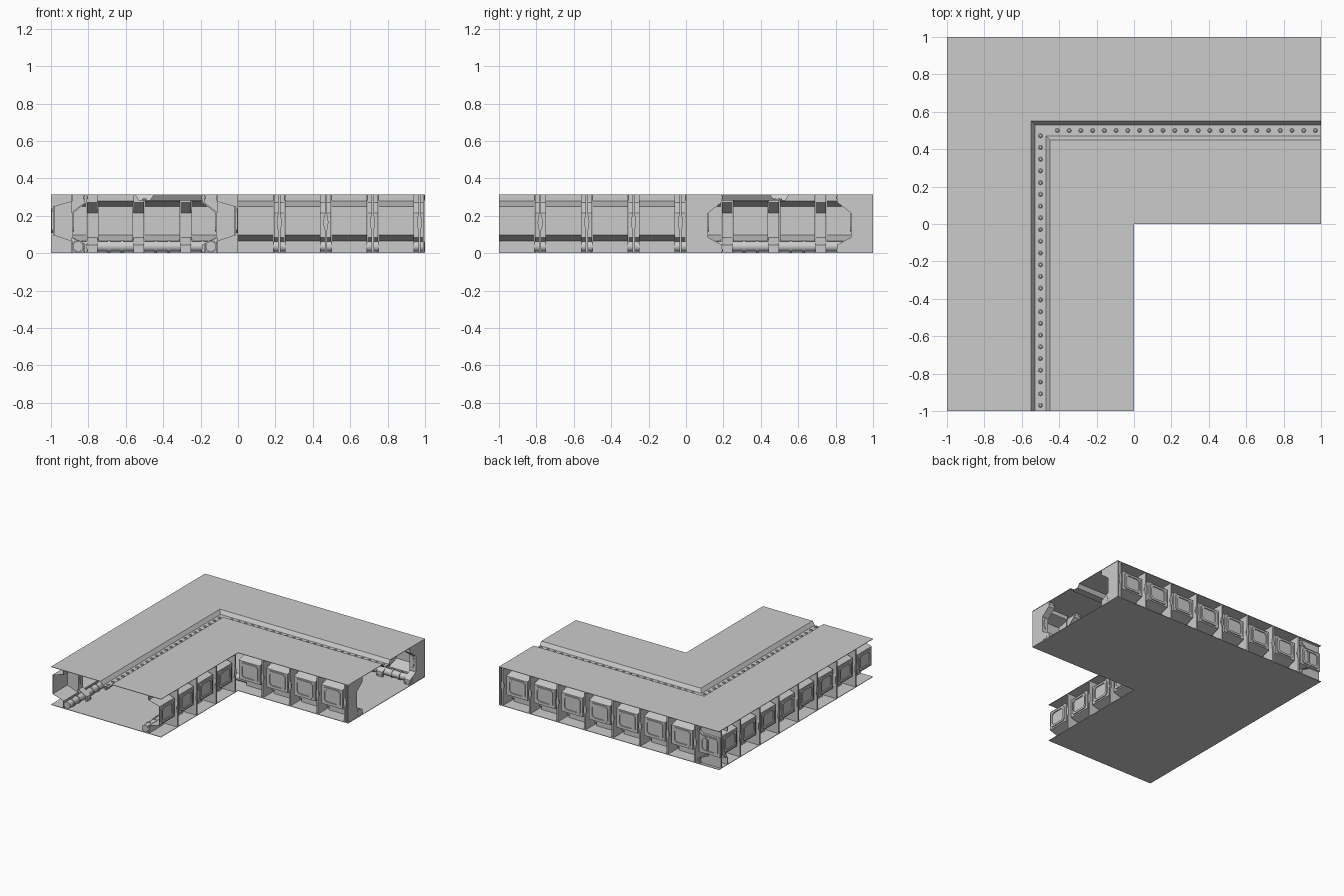
import bpy, bmesh
from math import cos, sin, pi

cube = bpy.data.objects.get("Cube")
if cube:
    bpy.data.objects.remove(cube)

H = 0.315        # overall height
SHEET = 0.004    # plate thickness
BAY = 0.19       # panel width between posts

grey = bpy.data.materials.new("plain_grey")
grey.use_nodes = True
grey.diffuse_color = (0.6, 0.6, 0.6, 1)
grey.node_tree.nodes["Principled BSDF"].inputs["Base Color"].default_value = (0.6, 0.6, 0.6, 1)


def loft(bm, loops, caps=True):
    """Skin a list of equal loops, optionally closing both ends."""
    rows = [[bm.verts.new(p) for p in loop] for loop in loops]
    n = len(rows[0])
    for r, s in zip(rows, rows[1:]):
        for i in range(n):
            j = (i + 1) % n
            bm.faces.new((r[i], r[j], s[j], s[i]))
    if caps:
        bm.faces.new(rows[0])
        bm.faces.new(rows[-1])


def finish(name, bm, smooth=False):
    bmesh.ops.recalc_face_normals(bm, faces=bm.faces)
    mesh = bpy.data.meshes.new(name)
    bm.to_mesh(mesh)
    bm.free()
    mesh.materials.append(grey)
    ob = bpy.data.objects.new(name, mesh)
    bpy.context.collection.objects.link(ob)
    if smooth:
        bpy.ops.object.select_all(action='DESELECT')
        ob.select_set(True)
        bpy.context.view_layer.objects.active = ob
        bpy.ops.object.shade_smooth_by_angle(angle=0.6)


def place(leg, t, a, z):
    """Leg 0 runs along x, leg 1 along y; t is along the leg, a across it."""
    return (t, a, z) if leg == 0 else (-a, -t, z)


def across(side, d):
    return d if side == "inner" else 1 - d


def sweep(bm, profile):
    """Carry an (a, z) profile round the corner from one open end to the other."""
    loft(bm, [[(-a, -1, z) for a, z in profile],
              [(-a, a, z) for a, z in profile],
              [(1, a, z) for a, z in profile]])


def thicken(line, da, dz):
    return line + [(a + da, z + dz) for a, z in reversed(line)]


def prism(bm, leg, side, outline, t, width):
    """Extrude a (depth, z) outline along the leg."""
    loft(bm, [[place(leg, t + s * width / 2, across(side, d), z) for d, z in outline]
              for s in (-1, 1)])


def disc(bm, leg, side, t, z, d0, d1, rt, rz, n=8):
    """Short stud whose axis crosses the wall."""
    loft(bm, [[place(leg, t + rt * cos(2 * pi * i / n), across(side, d), z + rz * sin(2 * pi * i / n))
               for i in range(n)] for d in (d0, d1)])


def tube(bm, leg, a, z, t0, t1, r, n=14):
    """Round bar along the leg."""
    loft(bm, [[place(leg, t, a + r * cos(2 * pi * i / n), z + r * sin(2 * pi * i / n))
               for i in range(n)] for t in (t0, t1)])


def stations(first, low):
    out = []
    while first > low:
        out.append(first)
        first -= 0.25
    return out


# Post and panel positions per leg and wall
RUNS = [(leg, side, stations((0.97, 0.78)[leg], -0.98 if side == "outer" else 0),
         stations((0.845, 0.905)[leg], -0.92 if side == "outer" else 0))
        for leg in (0, 1) for side in ("inner", "outer")]

# Floor sheet
bm = bmesh.new()
sweep(bm, thicken([(0, SHEET), (1, SHEET)], 0, -SHEET))
finish("floor_plate", bm)

# Deck with a sunken channel
bm = bmesh.new()
sweep(bm, thicken([(0, H), (0.45, H), (0.47, 0.285), (0.53, 0.285), (0.55, H), (1, H)], 0, -SHEET))
finish("deck_plate", bm)

# Studs along the channel
bm = bmesh.new()
for leg, first, count in ((0, 0.97, 23), (1, 0.97, 24)):
    for k in range(count):
        t = first - k * 0.0627
        loft(bm, [[place(leg, t + r * cos(pi * i / 4), 0.5 + r * sin(pi * i / 4), z)
                   for i in range(8)] for r, z in ((0.012, 0.284), (0.012, 0.289), (0.007, 0.293))])
finish("channel_studs", bm)


def octagon(hw, hh, c):
    return [(hw, hh - c), (hw - c, hh), (c - hw, hh), (-hw, hh - c),
            (-hw, c - hh), (c - hw, -hh), (hw - c, -hh), (hw, c - hh)]


# Bulged wall panels with side webs and raised frames
BULGE = [(0.11, 0.064), (0.012, 0.096), (0.012, 0.25), (0.11, 0.278)]
WALL = [(0.11, 0.002)] + BULGE + [(0.11, H - 0.003)]
panels, frames = bmesh.new(), bmesh.new()
for leg, side, spots, mids in RUNS:
    for t in mids:
        prism(panels, leg, side, thicken(WALL, 0.006, 0), t, BAY)
        for s in (-1, 1):
            if abs(t + s * BAY / 2) < 0.99:
                prism(panels, leg, side, BULGE, t + s * (BAY / 2 - 0.002), 0.004)
        rings = [(0.078, 0.066, 0.013), (0.078, 0.066, 0.004), (0.062, 0.05, 0.004), (0.062, 0.05, 0.013)]
        loft(frames, [[place(leg, t + u, across(side, d), 0.173 + v) for u, v in octagon(w, h, 0.016)]
                      for w, h, d in rings], caps=False)
finish("wall_panels", panels)
finish("panel_frames", frames)

# Bulkhead fins, posts and bolts
INSIDE = [(0.18, 0.003), (0.18, 0.045), (0.105, 0.085), (0.105, 0.214), (0.18, 0.272), (0.18, H - 0.003)]
fins, posts, bolts = bmesh.new(), bmesh.new(), bmesh.new()
for leg, side, spots, mids in RUNS:
    for t in spots:
        prism(fins, leg, side, [(0, 0.003)] + INSIDE + [(0, H - 0.003)], t, 0.012)
        prism(posts, leg, side, thicken(INSIDE, 0.012, 0), t, 0.056)
        disc(posts, leg, side, t, 0.165, 0.11, 0.122, 0.014, 0.048, 12)
        disc(posts, leg, side, t, 0.165, 0.002, 0.014, 0.013, 0.048, 12)
        for s in (-0.016, 0.016):
            for z in (0.016, 0.298):
                disc(bolts, leg, side, t + s, z, 0.173, 0.197, 0.007, 0.007)
finish("bulkhead_fins", fins)
finish("wall_posts", posts)
finish("post_bolts", bolts)

# Solid cheeks framing the side opening
CHEEK = [(0, 0.003)] + INSIDE + [(0, H - 0.003)]
bm = bmesh.new()
for side in ("inner", "outer"):
    prism(bm, 0, side, CHEEK, 0.994, 0.008)
finish("end_cheeks", bm)

# Pipes on the floor with paired clamps
bm = bmesh.new()
for leg, side, spots, mids in RUNS:
    a = across(side, 0.145)
    tube(bm, leg, a, 0.036, -a if leg or side == "inner" else -0.95, 1, 0.028)
    for t in mids:
        for s in (-0.035, 0.035):
            if t + s > -a + 0.05:
                tube(bm, leg, a, 0.036, t + s - 0.007, t + s + 0.007, 0.033)
finish("floor_pipes", bm, smooth=True)
